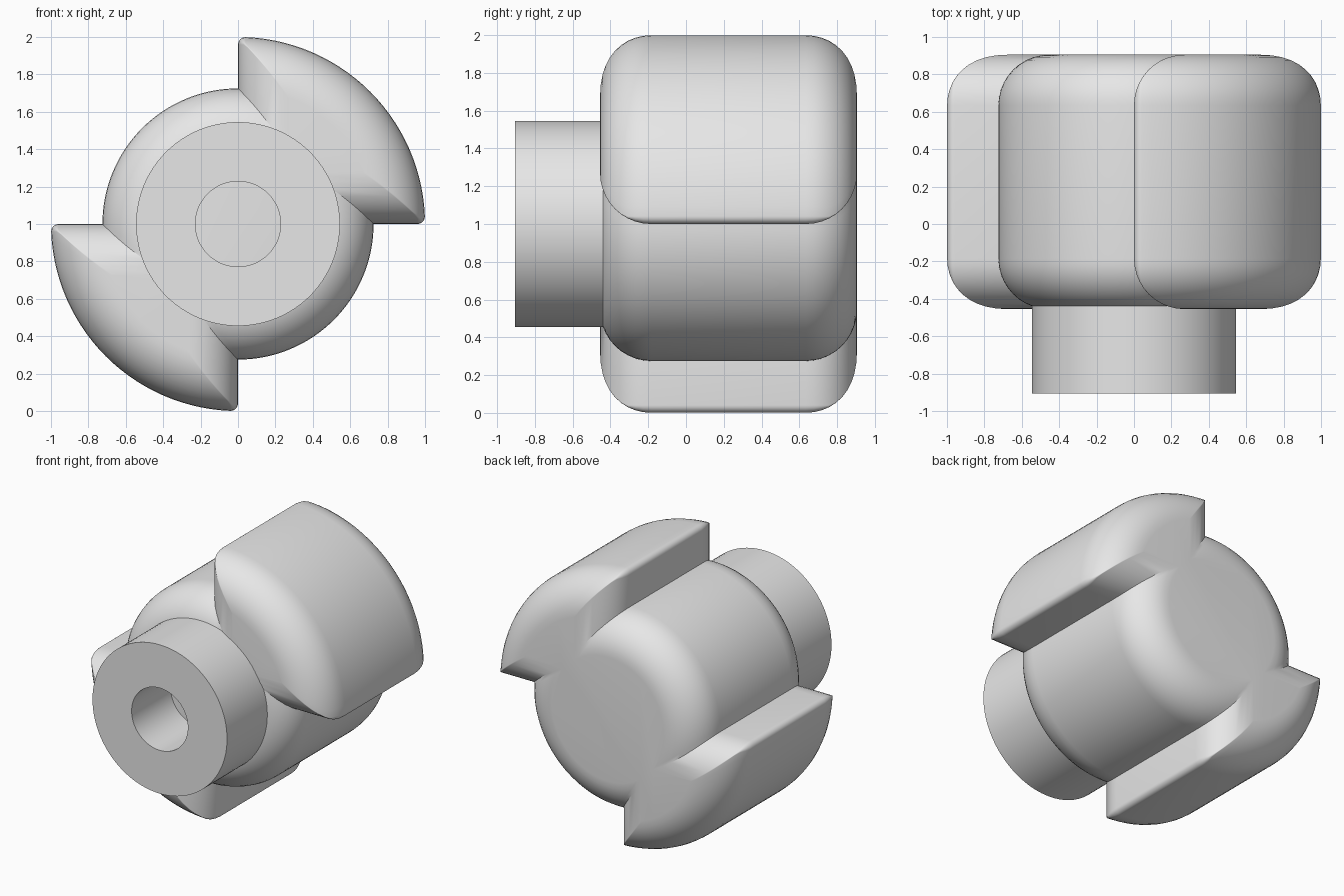
import bpy, bmesh, math

if "Cube" in bpy.data.objects:
    bpy.data.objects.remove(bpy.data.objects["Cube"])

R_BIG, R_SMALL, FILLET, TIP = 1.0, 0.725, 0.27, 0.04
Y_FRONT, Y_BACK, Y_HUB = -0.455, 0.905, -0.905
AXIS_Z = 1.0

grey = bpy.data.materials.new("light grey")
grey.diffuse_color = (0.8, 0.8, 0.8, 1)
grey.use_nodes = True
grey.node_tree.nodes["Principled BSDF"].inputs["Base Color"].default_value = grey.diffuse_color


def arc(cx, cy, r, a0, a1, n):
    return [(cx + r * math.cos(a0 + (a1 - a0) * i / n),
             cy + r * math.sin(a0 + (a1 - a0) * i / n)) for i in range(n + 1)]


def outline(d):
    """Two-lobed rotor outline, inset by d."""
    s, big = R_SMALL - d, R_BIG - d
    rho = max(TIP - d, 0.004)
    inner = math.sqrt(s * s - d * d)
    cx, cy = math.sqrt((big - rho) ** 2 - (d + rho) ** 2), d + rho
    a = math.atan2(cy, cx)
    tip = arc(cx, cy, rho, -math.pi / 2, a, 6)
    a_in = math.atan2(d, inner)
    half = [(inner, d)] + tip
    half += arc(0, 0, big, a, math.pi / 2 - a, 28)[1:-1]
    half += [(y, x) for x, y in reversed(tip)]
    half += arc(0, 0, s, math.pi / 2 - a_in, math.pi + a_in, 32)[:-1]
    return half + [(-x, -y) for x, y in half]


def loft(bm, rings):
    """Join rings of equal length with quads; return the vertex rings."""
    vs = [[bm.verts.new(p) for p in ring] for ring in rings]
    for r0, r1 in zip(vs, vs[1:]):
        n = len(r0)
        for i in range(n):
            bm.faces.new((r0[i], r0[(i + 1) % n], r1[(i + 1) % n], r1[i]))
    return vs


def finish(bm, name):
    bmesh.ops.recalc_face_normals(bm, faces=bm.faces)
    me = bpy.data.meshes.new(name)
    bm.to_mesh(me)
    bm.free()
    me.materials.append(grey)
    ob = bpy.data.objects.new(name, me)
    bpy.context.collection.objects.link(ob)
    bpy.ops.object.select_all(action='DESELECT')
    ob.select_set(True)
    bpy.context.view_layer.objects.active = ob
    bpy.ops.object.shade_smooth_by_angle(angle=math.radians(30))
    return ob


# Rotor body: lobed outline with rounded rims at both ends
STEPS = 10
fillet = []
for i in range(STEPS + 1):
    t = math.pi / 2 * i / STEPS
    fillet.append((FILLET * (1 - math.sin(t)), FILLET * (1 - math.cos(t))))
layers = [(d, Y_FRONT + e) for d, e in fillet]
layers += [(d, Y_BACK - e) for d, e in reversed(fillet)]
bm = bmesh.new()
rings = loft(bm, [[(x, y, AXIS_Z + z) for x, z in outline(d)] for d, y in layers])
bm.faces.new(rings[0])
bm.faces.new(rings[-1])
finish(bm, "rotor_body")

# Hub: tube with a bore, sunk into the body
bm = bmesh.new()
profile = [(0.228, -0.40), (0.228, Y_HUB), (0.545, Y_HUB), (0.545, -0.40)]
loft(bm, [[(x, y, AXIS_Z + z) for x, z in arc(0, 0, r, 0, 2 * math.pi, 96)[:-1]]
          for r, y in profile + profile[:1]])
bmesh.ops.remove_doubles(bm, verts=bm.verts, dist=1e-5)
finish(bm, "hub")
